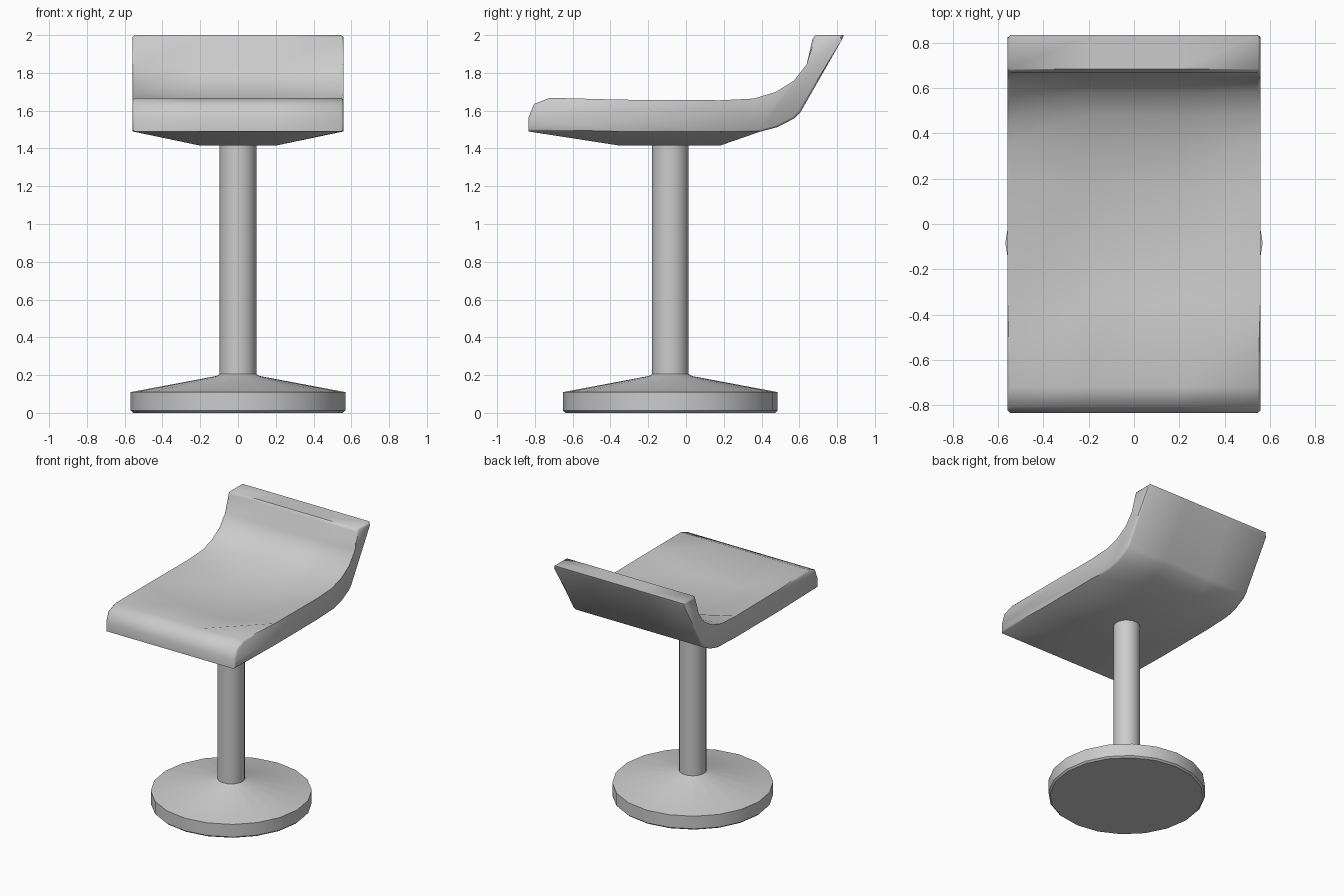
import bpy, bmesh
from math import radians, cos, sin, pi

if "Cube" in bpy.data.objects:
    bpy.data.objects.remove(bpy.data.objects["Cube"])


def finish(name, bm, angle):
    bmesh.ops.recalc_face_normals(bm, faces=bm.faces[:])
    mesh = bpy.data.meshes.new(name)
    bm.to_mesh(mesh)
    bm.free()
    ob = bpy.data.objects.new(name, mesh)
    bpy.context.collection.objects.link(ob)
    bpy.ops.object.select_all(action='DESELECT')
    ob.select_set(True)
    bpy.context.view_layer.objects.active = ob
    bpy.ops.object.shade_smooth_by_angle(angle=radians(angle))
    return ob


def lathe(name, profile, sides, cy, angle=30):
    """Closed turned part from (radius, z) pairs, capped at both ends."""
    bm = bmesh.new()
    rings = [[bm.verts.new((r * cos(2 * pi * i / sides),
                            cy + r * sin(2 * pi * i / sides), z))
              for i in range(sides)] for r, z in profile]
    for a, b in zip(rings, rings[1:]):
        for i in range(sides):
            j = (i + 1) % sides
            bm.faces.new((a[i], a[j], b[j], b[i]))
    bm.faces.new(rings[0])
    bm.faces.new(rings[-1])
    return finish(name, bm, angle)


AXIS_Y = -0.083

# Round foot with a shallow cone on top
lathe("base", [(0.555, 0), (0.568, 0.012), (0.568, 0.11), (0.115, 0.195),
               (0.098, 0.205)], 20, AXIS_Y)

# Column
lathe("pole", [(0.097, 0.19), (0.097, 1.44)], 20, AXIS_Y)

# Seat outline seen from the side: (y, z at the rim, drop in the middle)
outline = [
    (-0.835, 1.49, 0), (-0.835, 1.56, 0), (-0.805, 1.635, 0), (-0.72, 1.668, 0),
    (-0.34, 1.658, 0.075), (0.18, 1.655, 0.075), (0.36, 1.664, 0.02),
    (0.48, 1.688, 0), (0.58, 1.75, 0), (0.65, 1.84, 0), (0.67, 1.98, 0),
    (0.685, 2.0, 0), (0.835, 2.0, 0), (0.825, 1.975, 0), (0.605, 1.59, 0),
    (0.575, 1.56, 0), (0.485, 1.513, 0), (0.39, 1.488, 0),
    (0.18, 1.49, 0.075), (-0.35, 1.49, 0.075),
]

# Sweep the outline across four columns so the seat is dished
bm = bmesh.new()
cols = [[bm.verts.new((x, y, z - k * drop)) for y, z, drop in outline]
        for x, k in ((-0.558, 0), (-0.2, 1), (0.2, 1), (0.558, 0))]
n = len(outline)
for a, b in zip(cols, cols[1:]):
    for i in range(n):
        j = (i + 1) % n
        bm.faces.new((a[i], a[j], b[j], b[i]))
bm.faces.new(cols[0])
bm.faces.new(cols[-1])
# Soften the rim on both sides
rim = [e for e in bm.edges if all(abs(v.co.x) > 0.5 for v in e.verts)]
bmesh.ops.bevel(bm, geom=rim, offset=0.012, segments=1, affect='EDGES')
finish("seat", bm, 50)
